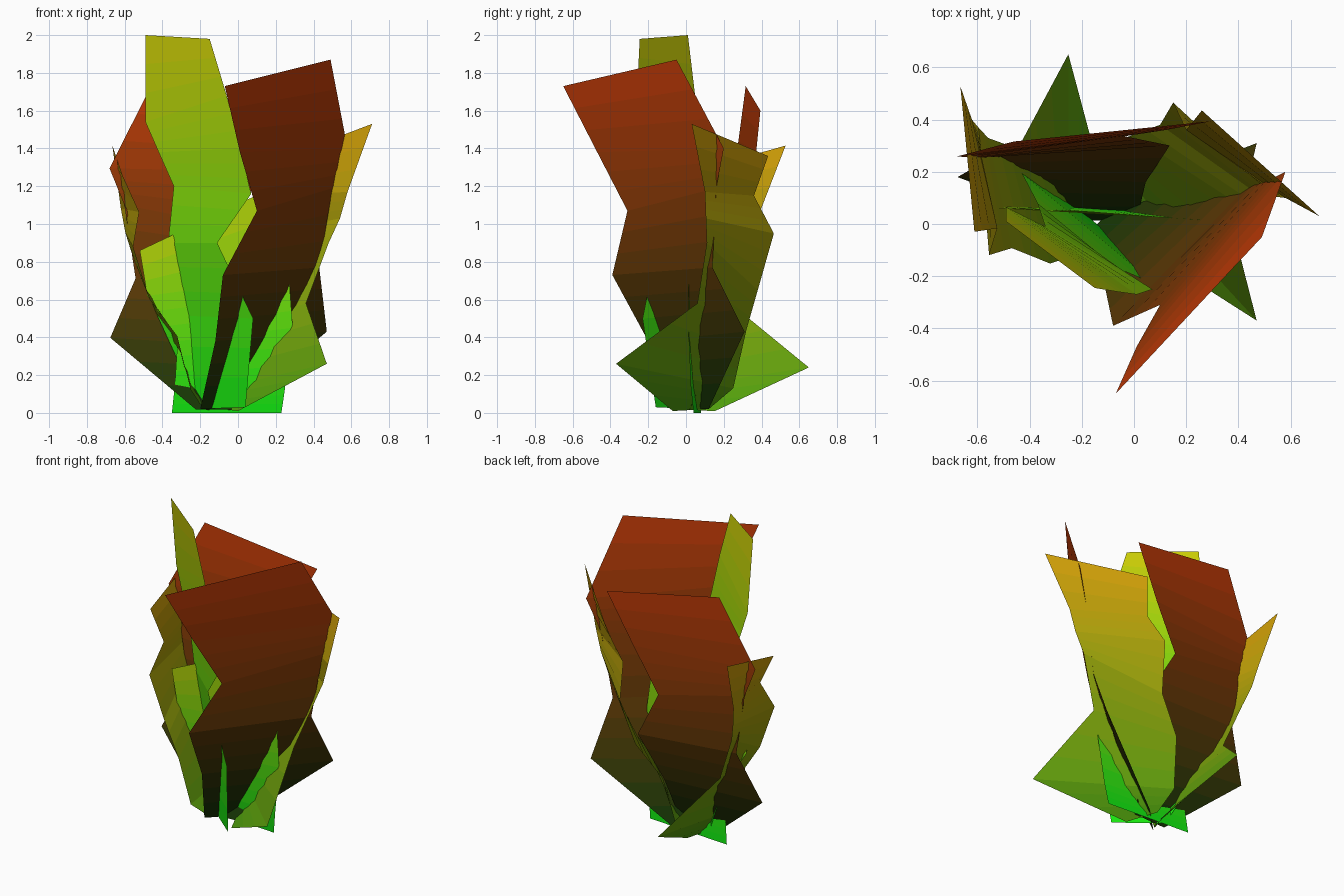
import bpy
import math

if "Cube" in bpy.data.objects:
    bpy.data.objects.remove(bpy.data.objects["Cube"])

# Root and tip colours, as seen on screen
BRIGHT = ((0.08, 0.9, 0.09), (0.82, 0.8, 0.06))
RED = ((0.08, 0.22, 0.05), (0.8, 0.24, 0.06))
ORANGE = ((0.3, 0.62, 0.08), (0.85, 0.61, 0.06))
STEM = (-0.105, 0.023)       # axis the leaves spiral around
GOLDEN = math.radians(137.5)
STEPS = 3                    # colour bands per leaf section


def mix(a, b, t):
    return tuple(p + (q - p) * t for p, q in zip(a, b))


def successor(edge, scale=0.925, bend=0.0, out=0.0):
    """Next leaf of the spiral: turned by the golden angle, smaller, bent inward."""
    c, s = math.cos(GOLDEN) * scale, math.sin(GOLDEN) * scale
    pts = []
    for x, y, z in edge:
        x, y, z = x - STEM[0], y - STEM[1], z * scale
        pull = bend * z * z
        pts.append((STEM[0] + c * x - s * y - pull * math.cos(out),
                    STEM[1] + s * x + c * y - pull * math.sin(out), z))
    return pts


def leaf(name, left, right, colours):
    """Flat-faced blade between two edges, coloured from root to tip."""
    rows = []
    for i in range(len(left) - 1):
        for k in range(STEPS):
            t = k / STEPS
            rows.append((mix(left[i], left[i + 1], t), mix(right[i], right[i + 1], t)))
    rows.append((left[-1], right[-1]))
    verts = [p for row in rows for p in row]
    faces = [(2 * i, 2 * i + 1, 2 * i + 3, 2 * i + 2) for i in range(len(rows) - 1)]
    mesh = bpy.data.meshes.new(name)
    mesh.from_pydata(verts, [], faces)
    top = max(v[2] for v in verts)
    for i, poly in enumerate(mesh.polygons):
        height = sum(verts[v][2] for v in poly.vertices) / 4
        mat = bpy.data.materials.new(f"{name}_band_{i}")
        shade = mix(*colours, height / top)
        mat.diffuse_color = (*(c ** 2.2 for c in shade), 1)
        mat.use_nodes = True
        mat.node_tree.nodes["Principled BSDF"].inputs["Base Color"].default_value = mat.diffuse_color
        mesh.materials.append(mat)
        poly.material_index = i
    bpy.context.collection.objects.link(bpy.data.objects.new(name, mesh))


# Tall yellow-green leaf
leaf("tall_leaf",
     [(-.2, .05, .02), (-.43, .195, .52), (-.37, .08, .9),
      (-.34, -.01, 1.2), (-.42, .03, 1.38), (-.49, .065, 1.54), (-.49, .01, 2.0)],
     [(.04, -.16, .03), (.08, -.23, .5), (-.11, -.15, .9),
      (.07, -.25, 1.16), (.01, -.27, 1.4), (-.06, -.26, 1.68), (-.15, -.245, 1.98)], BRIGHT)

# Upright inner leaf crossing the middle of the plant
leaf("inner_leaf",
     [(-.35, .08, 0), (-.335, .07, .14), (-.32, .06, .38), (-.48, .065, .62), (-.52, .06, .86)],
     [(.23, .04, 0), (.25, .025, .14), (.29, .012, .45), (.27, .015, .72), (.2, .02, 1.2)], BRIGHT)

# Pair of broad red leaves
red_l = [(-.2, -.06, .02), (-.12, -.2, .38), (-.08, -.39, .73),
         (.1, -.31, 1.07), (.01, -.47, 1.38), (-.07, -.65, 1.73)]
red_r = [(-.02, .12, .02), (.47, .31, .43), (.43, .14, .77),
         (.5, .16, 1.19), (.58, .2, 1.4), (.49, -.05, 1.87)]
leaf("front_red_leaf", red_l, red_r, RED)
bend = dict(bend=.043, out=math.radians(92))
leaf("back_red_leaf", successor(red_l, **bend), successor(red_r, **bend), RED)

# Pair of orange leaves with a pointed spur near the root
orange_l = [(0, -.07, .01), (.47, -.37, .26), (.36, .06, .58), (.48, .11, .9),
            (.54, .105, 1.03), (.58, .1, 1.17), (.71, .03, 1.53)]
orange_r = [(-.08, .12, .02), (-.1, .25, .13), (-.06, .32, .44), (.1, .38, .65),
            (.15, .465, .95), (.2, .36, 1.15), (.26, .435, 1.36)]
leaf("right_orange_leaf", orange_l, orange_r, ORANGE)
leaf("left_orange_leaf", successor(orange_l), successor(orange_r), ORANGE)
